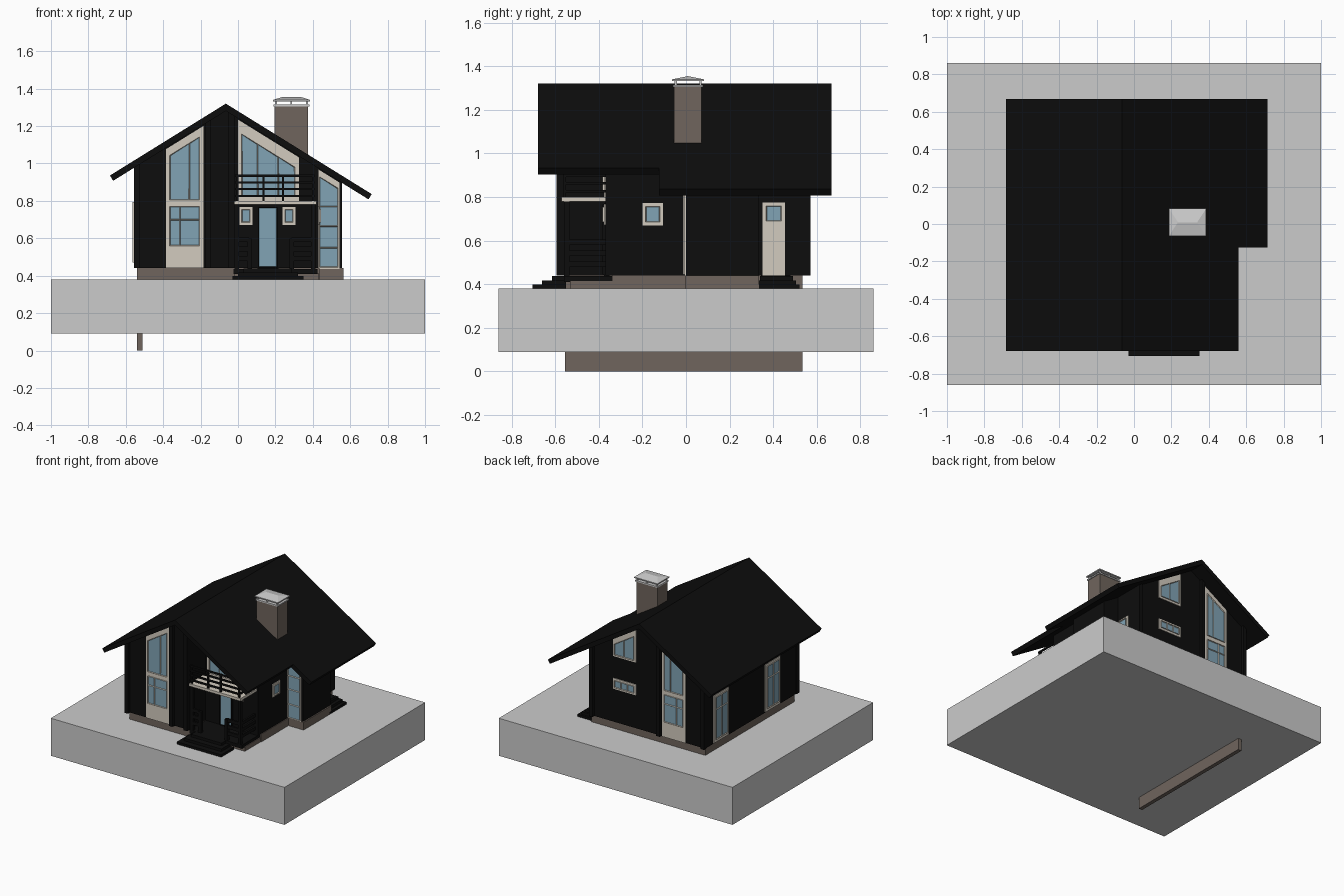
import bpy, bmesh
from mathutils import Vector

if "Cube" in bpy.data.objects:
    bpy.data.objects.remove(bpy.data.objects["Cube"])


def material(name, r, g, b):
    m = bpy.data.materials.new(name)
    m.diffuse_color = (r, g, b, 1)
    m.use_nodes = True
    m.node_tree.nodes["Principled BSDF"].inputs["Base Color"].default_value = m.diffuse_color
    return m


BLACK = material("black_timber", 0.004, 0.004, 0.004)
BEIGE = material("beige_frame", 0.65, 0.60, 0.52)
GLASS = material("blue_glass", 0.22, 0.37, 0.46)
STONE = material("brown_stone", 0.16, 0.13, 0.11)

RIDGE, SLOPE = -0.065, 0.62


def under(x):
    """Height of the roof underside at x."""
    return 1.28 - SLOPE * abs(x - RIDGE)


def add_prism(bm, pts, axis, a, b):
    place = (lambda u, v, w: (u, w, v)) if axis == 'y' else (lambda u, v, w: (w, u, v))
    lo = [bm.verts.new(place(u, v, a)) for u, v in pts]
    hi = [bm.verts.new(place(u, v, b)) for u, v in pts]
    n = len(pts)
    faces = [bm.faces.new(lo), bm.faces.new(hi)]
    faces += [bm.faces.new((lo[i], lo[(i + 1) % n], hi[(i + 1) % n], hi[i])) for i in range(n)]
    bmesh.ops.recalc_face_normals(bm, faces=faces)
    return faces[1]


def finish(bm, name, *mats):
    me = bpy.data.meshes.new(name)
    bm.to_mesh(me)
    bm.free()
    for m in mats:
        if m:
            me.materials.append(m)
    ob = bpy.data.objects.new(name, me)
    bpy.context.collection.objects.link(ob)
    return ob


def prism(name, pts, axis, a, b, mat=None):
    bm = bmesh.new()
    add_prism(bm, pts, axis, a, b)
    return finish(bm, name, mat)


def box(name, x, y, z, mat=None):
    return prism(name, [(x[0], z[0]), (x[1], z[0]), (x[1], z[1]), (x[0], z[1])], 'y', *y, mat)


def window(name, axis, wall, out, us, zs, border=0.015, slope_drop=None, sill=None, frame=BEIGE):
    """Frame plate plus a grid of recessed panes; the top may follow the roof."""
    bm = bmesh.new()
    flat = slope_drop is None
    top = lambda u, extra: zs[-1] + extra if flat else under(u) - slope_drop + extra
    rise = border if flat else slope_drop - 0.005
    l, r = us[0] - border, us[-1] + border
    base = zs[0] - border if sill is None else sill
    add_prism(bm, [(l, base), (r, base), (r, top(r, rise)), (l, top(l, rise))],
              axis, wall - out * 0.02, wall + out * 0.006)
    panes = []
    for u0, u1 in zip(us, us[1:]):
        for i in range(len(zs) - 1):
            last = i == len(zs) - 2
            t0, t1 = (top(u0, 0), top(u1, 0)) if last else (zs[i + 1], zs[i + 1])
            panes.append(add_prism(bm, [(u0, zs[i]), (u1, zs[i]), (u1, t1), (u0, t0)],
                                   axis, wall, wall + out * 0.014))
    bmesh.ops.inset_individual(bm, faces=panes, thickness=0.005, depth=-0.006)
    for f in panes:
        f.material_index = 1
    return finish(bm, name, frame, GLASS)


def wall_block(name, x, y, mat=BLACK):
    xs = [x[1]] + ([RIDGE] if x[0] < RIDGE < x[1] else []) + [x[0]]
    pts = [(x[0], 0.44), (x[1], 0.44)] + [(u, under(u) + 0.01) for u in xs]
    return prism(name, pts, 'y', *y, mat)


# Ground slab, footing and plinth
box("base_slab", (-1, 1), (-.86, .86), (.09, .38))
box("footing_strip", (-.54, -.51), (-.555, .535), (0, .44), STONE)
box("plinth_left", (-.54, -.02), (-.555, .535), (.37, .44), STONE)
box("plinth_right", (-.03, .43), (-.53, .535), (.37, .415), STONE)
box("plinth_house", (-.03, .435), (-.34, .535), (.37, .44), STONE)
box("plinth_bay", (.42, .565), (-.005, .335), (.37, .44), STONE)

# Walls: main body, projecting front wing, side bay
wall_block("main_walls", (-.55, .43), (-.37, .55))
wall_block("front_wing", (-.55, -.02), (-.57, -.36))
wall_block("side_bay", (.42, .555), (0, .335))

# Protruding log ends at the wall corners and beside the tall windows
for x in (-.555, -.175, -.05):
    wall_block("front_log_end", (x, x + .03), (-.595, -.56))
for x in (-.555, -.175, .4):
    wall_block("back_log_end", (x, x + .03), (.54, .572))

# Roof: short right eave at the front, long right eave at the back
T = 0.033
nx, nz = 0.527, 0.85
for name, eave, y0, y1 in (("roof_front", .56, -.68, -.125), ("roof_back", .715, -.125, .667)):
    left = -.685
    zl = 1.32 - SLOPE * (RIDGE - left)
    zr = 1.32 - SLOPE * (eave - RIDGE)
    prism(name, [(left, zl), (RIDGE, 1.32), (eave, zr), (eave - T * nx, zr - T * nz),
                 (RIDGE, 1.281), (left + T * nx, zl - T * nz)], 'y', y0, y1, BLACK)

# Chimney with ventilated hipped cap
box("chimney_stack", (.195, .375), (-.055, .072), (.95, 1.305), STONE)
box("chimney_collar", (.19, .382), (-.06, .078), (1.305, 1.315))
for x in (.198, .28, .364):
    for y in (-.052, .062):
        box("cap_leg", (x, x + .01), (y, y + .01), (1.31, 1.335))
box("cap_plate", (.187, .386), (-.064, .082), (1.332, 1.34))
bm = bmesh.new()
rim = [bm.verts.new(c) for c in ((.187, -.064, 1.34), (.386, -.064, 1.34), (.386, .082, 1.34), (.187, .082, 1.34))]
ra, rb = bm.verts.new((.235, .009, 1.355)), bm.verts.new((.338, .009, 1.355))
for f in ((rim[0], rim[1], rb, ra), (rim[1], rim[2], rb), (rim[2], rim[3], ra, rb), (rim[3], rim[0], ra)):
    bm.faces.new(f)
bmesh.ops.recalc_face_normals(bm, faces=bm.faces)
finish(bm, "cap_hip")

# Tall two-storey windows, front and back
for side, wall, out in (("front", -.57, -1), ("back", .55, 1)):
    window(side + "_tall_lower", 'y', wall, out, [-.365, -.31, -.205], [.56, .7, .77], .02, sill=.44)
    window(side + "_tall_upper", 'y', wall, out, [-.365, -.26, -.205], [.805, 1], .02, .05, sill=.785)

# Balcony glazing, porch door and side lights
window("balcony_window", 'y', -.37, -1, [.02, .105, .215, .305], [.82, 1], .02, .07, sill=.8)
window("porch_door", 'y', -.37, -1, [.11, .21], [.445, .765], .006, frame=BLACK)
for x in (.02, .25):
    window("porch_side_light", 'y', -.37, -1, [x, x + .045], [.685, .755], .013)

# Side bay window, side door and small side window
window("bay_window", 'y', 0, -1, [.435, .535], [.445, .55, .665, .77, .9], .008, .04)
window("side_window", 'x', .43, 1, [-.185, -.12], [.685, .757], .015)
window("side_door", 'x', .43, 1, [.367, .438], [.69, .76], .016, sill=.44)

# Left wall windows
for y in (.27, -.36):
    window("left_window", 'x', -.55, -1, [y + .015, y + .09, y + .165], [.47, .7, .795], .018, sill=.445)

# Back wall windows
window("back_upper_window", 'y', .55, 1, [.055, .14, .22], [.965, 1.1], .015, .055)
window("back_lower_window", 'y', .55, 1, [.055, .11, .165, .22], [.712, .765], .015)

# Porch deck, pyramid steps, posts and rails
box("porch_deck", (-.025, .425), (-.56, -.32), (.41, .437), BLACK)
for i, (x0, x1) in enumerate(((-.03, .35), (.0, .32), (.03, .29))):
    box("front_step", (x0, x1), (-.705 + .045 * i, -.55), (.378 + .02 * i, .398 + .02 * i), BLACK)
for x in (-.02, .05, .275, .39):
    box("porch_post", (x, x + .025), (-.56, -.535), (.43, .79 if x in (-.02, .39) else .6), BLACK)
for z in (.48, .53, .58):
    for x in ((-.01, .06), (.285, .41)):
        box("porch_rail", x, (-.555, -.54), (z, z + .025), BLACK)
    box("porch_side_rail", (.395, .41), (-.55, -.37), (z, z + .025), BLACK)

# Balcony slab and railing
box("balcony_slab", (-.02, .42), (-.57, -.365), (.78, .8), BEIGE)
for x in (-.01, .13, .235, .395):
    box("balcony_post", (x, x + .012), (-.562, -.55), (.8, .94), BLACK)
for z in (.82, .858, .893, .928):
    box("balcony_rail", (-.015, .408), (-.565, -.553), (z, z + .012), BLACK)
    box("balcony_side_rail", (.396, .408), (-.56, -.37), (z, z + .012), BLACK)

# Side entrance steps
box("side_landing", (.42, .5), (.345, .48), (.38, .44), BLACK)
for i in range(3):
    box("side_step", (.42, .565 - .025 * i), (.31 + .015 * i, .52 - .015 * i),
        (.378 + .02 * i, .398 + .02 * i), BLACK)
